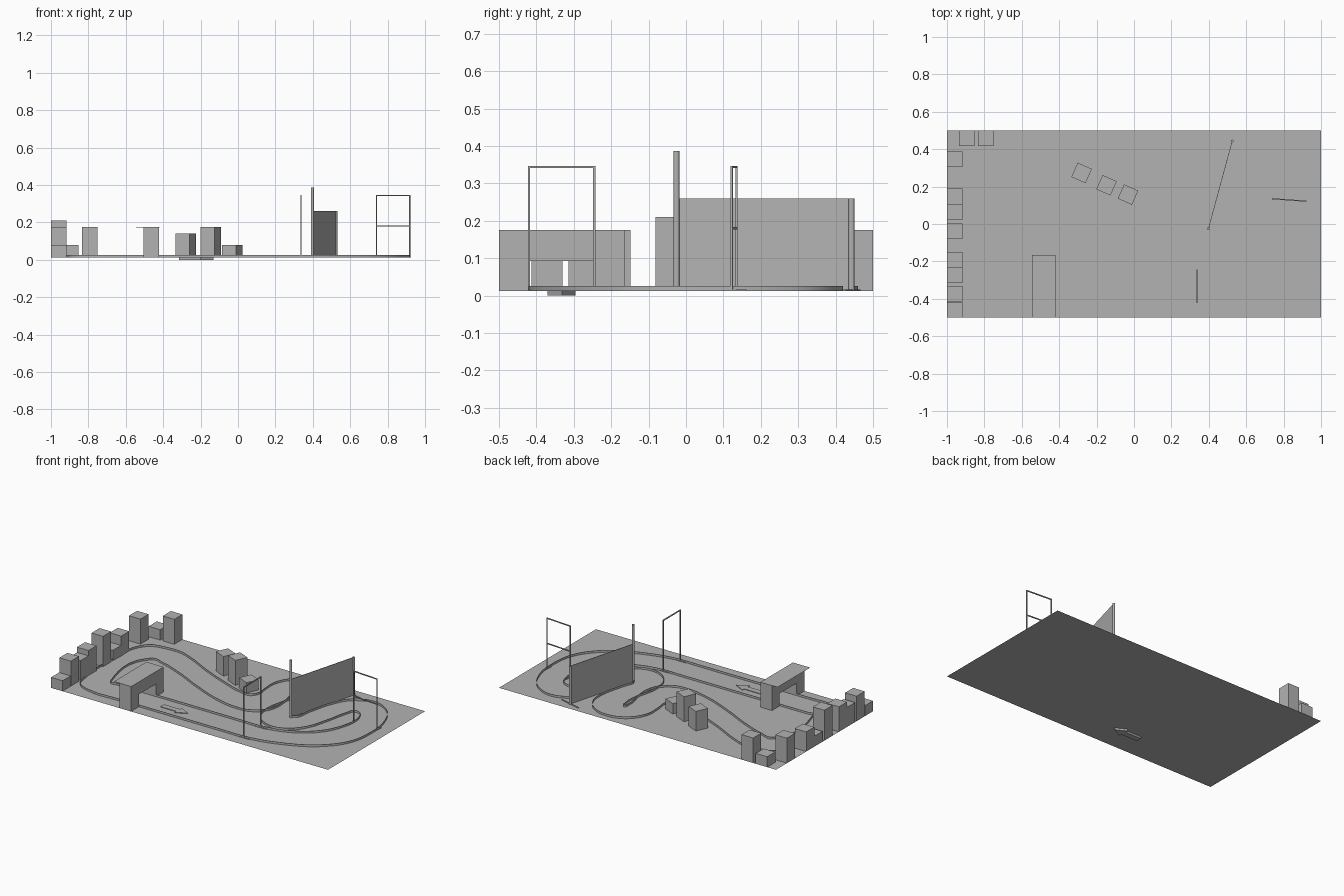
import bpy
import bmesh
import math
from mathutils import Vector, Matrix
from mathutils.geometry import interpolate_bezier

GROUND = 0.012
CURB_TOP = 0.026
BLOCK = 0.083

if "Cube" in bpy.data.objects:
    bpy.data.objects.remove(bpy.data.objects["Cube"], do_unlink=True)

grey = bpy.data.materials.new("plain_grey")
grey.use_nodes = True
grey.diffuse_color = (0.45, 0.45, 0.45, 1)
grey.node_tree.nodes["Principled BSDF"].inputs["Base Color"].default_value = grey.diffuse_color


def finish(name, bm, smooth=False):
    """Turn a bmesh into a named object with the shared material."""
    mesh = bpy.data.meshes.new(name)
    bm.to_mesh(mesh)
    bm.free()
    mesh.materials.append(grey)
    for poly in mesh.polygons:
        poly.use_smooth = smooth
    obj = bpy.data.objects.new(name, mesh)
    bpy.context.collection.objects.link(obj)
    return obj


def add_box(bm, center, size, angle=0.0):
    matrix = (Matrix.Translation(center) @ Matrix.Rotation(angle, 4, "Z")
              @ Matrix.Diagonal((*size, 1)))
    bmesh.ops.create_cube(bm, size=1, matrix=matrix)


def standing_block(name, x, y, top, angle=0.0):
    bm = bmesh.new()
    height = top - GROUND
    add_box(bm, (x, y, GROUND + height / 2), (BLOCK, BLOCK, height), angle)
    finish(name, bm)


def prism(name, outline, to_world, depth):
    """Extrude a flat outline, mapped to space by to_world, along depth."""
    bm = bmesh.new()
    face = bm.faces.new([bm.verts.new(to_world(a, b)) for a, b in outline])
    moved = bmesh.ops.extrude_face_region(bm, geom=[face], use_keep_orig=True)
    verts = [v for v in moved["geom"] if isinstance(v, bmesh.types.BMVert)]
    bmesh.ops.translate(bm, verts=verts, vec=depth)
    bmesh.ops.recalc_face_normals(bm, faces=bm.faces)
    return finish(name, bm)


def smooth_loop(points, steps=6):
    """Closed rounded path through the points."""
    pts = [Vector((x, y, 0)) for x, y in points]
    count = len(pts)
    tangents = []
    for i, p in enumerate(pts):
        before, after = p - pts[i - 1], pts[(i + 1) % count] - p
        # the shorter neighbour dominates, so straights stay straight
        t = before / before.length_squared + after / after.length_squared
        tangents.append(t.normalized())
    path = []
    for i, p in enumerate(pts):
        j = (i + 1) % count
        reach = (pts[j] - p).length * 0.35
        path += interpolate_bezier(p, p + tangents[i] * reach,
                                   pts[j] - tangents[j] * reach, pts[j], steps + 1)[:-1]
    return path


def curb(name, points):
    bm = bmesh.new()
    path = smooth_loop(points)
    low = [bm.verts.new((p.x, p.y, GROUND)) for p in path]
    high = [bm.verts.new((p.x, p.y, CURB_TOP)) for p in path]
    for i in range(len(path)):
        j = (i + 1) % len(path)
        bm.faces.new((low[i], low[j], high[j], high[i]))
    finish(name, bm, smooth=True)


def gate(name, start, end, top, bars, foot=0.08, t=0.006):
    """Two thin posts on cross feet, joined by level bars."""
    a, b = Vector(start), Vector(end)
    angle = math.atan2(b.y - a.y, b.x - a.x)
    bm = bmesh.new()
    for p in (a, b):
        add_box(bm, (p.x, p.y, (GROUND + top) / 2), (t, t, top - GROUND), angle)
        add_box(bm, (p.x, p.y, GROUND + t / 3), (t, foot, t / 1.5), angle)
    mid = (a + b) / 2
    for z in bars:
        add_box(bm, (mid.x, mid.y, z), ((b - a).length, t, t), angle)
    finish(name, bm)


def pole(name, x, y, top):
    bm = bmesh.new()
    height = top - GROUND
    bmesh.ops.create_cone(bm, cap_ends=True, segments=12, radius1=0.008, radius2=0.008,
                          depth=height, matrix=Matrix.Translation((x, y, GROUND + height / 2)))
    finish(name, bm)


# Ground sheet
bm = bmesh.new()
bmesh.ops.create_grid(bm, x_segments=1, y_segments=1, size=1,
                      matrix=Matrix.Translation((0, 0, GROUND)) @ Matrix.Diagonal((1, 0.5, 1, 1)))
finish("ground", bm)

# Track edges
curb("outer_curb", [
    (-.75, -.42), (-.6, -.42), (.2, -.42), (.34, -.42), (.57, -.37), (.78, -.26), (.89, -.12),
    (.92, .06), (.9, .22), (.81, .37), (.68, .42), (.56, .37), (.49, .25), (.45, .1),
    (.41, -.02), (.395, -.02), (.41, .08), (.44, .22), (.43, .34), (.36, .43), (.25, .46),
    (.13, .42), (.06, .32), (.055, .2), (.06, .13), (.03, .085), (-.05, .09), (-.2, .14),
    (-.4, .225), (-.55, .3), (-.65, .335), (-.75, .335), (-.85, .31), (-.91, .22),
    (-.915, .1), (-.915, -.25), (-.88, -.37)])
curb("inner_curb", [
    (-.75, -.245), (-.7, -.245), (.2, -.245), (.34, -.245), (.5, -.21), (.66, -.1), (.735, .05),
    (.745, .17), (.71, .24), (.665, .25), (.645, .2), (.61, .05), (.56, -.1), (.49, -.18),
    (.4, -.21), (.3, -.18), (.235, -.1), (.225, 0), (.25, .13), (.255, .25), (.24, .295),
    (.23, .25), (.25, .13), (.255, .05), (.22, -.05), (.15, -.1), (.05, -.11), (-.1, -.08),
    (-.3, 0), (-.5, .095), (-.65, .15), (-.73, .165), (-.755, .14), (-.755, -.23)])

# Blocks along the left edge, as (y, top)
for i, (y, top) in enumerate([(-.458, .08), (-.372, .175), (-.273, .14), (-.19, .175),
                              (-.04, .21), (.062, .08), (.147, .14), (.346, .175)]):
    standing_block(f"edge_block_{i + 1}", -1 + BLOCK / 2, y, top)

# Blocks along the back edge
for i, (x, top) in enumerate([(-.895, .08), (-.793, .175)]):
    standing_block(f"back_block_{i + 1}", x, 0.5 - BLOCK / 2, top)

# Turned blocks beside the track
for i, (x, y, top) in enumerate([(-.28, .273, .14), (-.147, .207, .175), (-.032, .157, .08)]):
    standing_block(f"turned_block_{i + 1}", x, y, top, math.radians(-24))

# Bridge over the straight, with a thin roof that overhangs one side
prism("bridge", [(-.5, GROUND), (-.5, .174), (-.165, .174), (-.165, GROUND),
                 (-.245, GROUND), (-.245, .093), (-.42, .093), (-.42, GROUND)],
      lambda y, z: (-.505, y, z), (BLOCK, 0, 0))
bm = bmesh.new()
add_box(bm, (-.483, -.333, .1745), (.124, .335, .001))
finish("bridge_roof", bm)

# Direction arrow
prism("direction_arrow", [(-.315, -.35), (-.2, -.35), (-.2, -.37), (-.13, -.332),
                          (-.2, -.295), (-.2, -.313), (-.315, -.313)],
      lambda x, y: (x, y, 0.0), (0, 0, 0.016))

# Gates
gate("start_gate", (.337, -.42), (.337, -.245), .347, [.344])
gate("far_gate", (.74, .135), (.918, .122), .347, [.344, .18])

# Dividing screen between two poles
near, far = Vector((.398, -.025)), Vector((.525, .443))
pole("tall_pole", near.x, near.y, .386)
pole("short_pole", far.x, far.y, .26)
run = far - near
heading = math.atan2(run.y, run.x)
bm = bmesh.new()
center = (near + far) / 2
add_box(bm, (center.x, center.y, (GROUND + .26) / 2), (run.length, .003, .26 - GROUND), heading)
finish("screen", bm)
bm = bmesh.new()
add_box(bm, (far.x, far.y, GROUND + .002), (.008, .15, .004), heading)
finish("screen_foot", bm)
